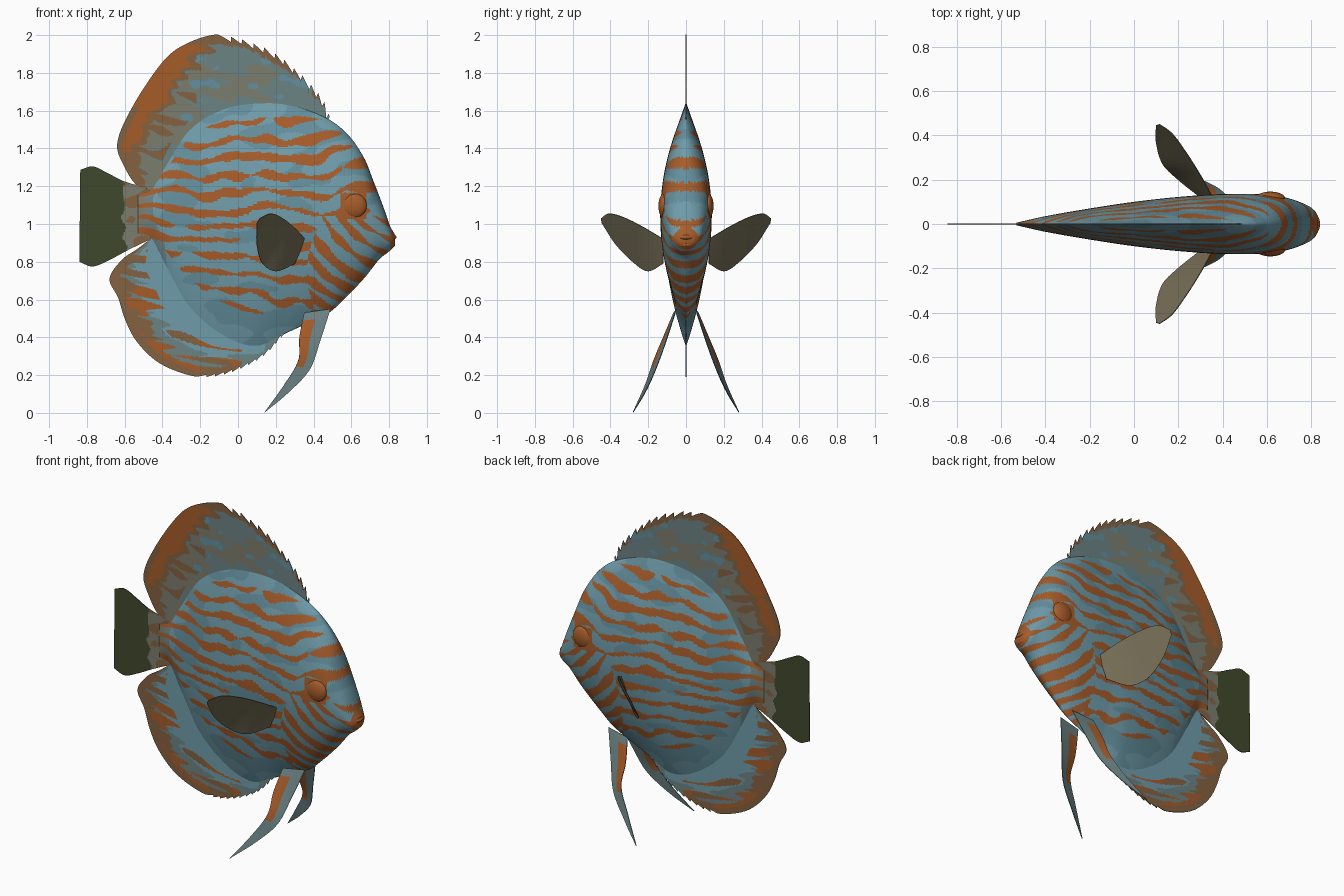
import bpy, bmesh, math
from mathutils import Vector, noise

if "Cube" in bpy.data.objects:
    bpy.data.objects.remove(bpy.data.objects["Cube"])

# ---------- colours ----------
def lin(c):
    c /= 255
    return c / 12.92 if c <= 0.04045 else ((c + 0.055) / 1.055) ** 2.4

COLOURS = {
    "scale blue": (111, 156, 170), "deep blue": (99, 143, 157),
    "stripe orange": (166, 92, 42), "fin brown": (132, 98, 66),
    "fin slate": (108, 131, 132), "fin taupe": (124, 125, 110),
    "tail green": (64, 73, 44), "pectoral olive": (118, 110, 86),
}
MATS = []
for name, rgb in COLOURS.items():
    m = bpy.data.materials.new(name)
    m.diffuse_color = (*[lin(c) for c in rgb], 1)
    m.use_nodes = True
    m.node_tree.nodes["Principled BSDF"].inputs["Base Color"].default_value = m.diffuse_color
    MATS.append(m)
BLUE, DEEP, ORANGE, BROWN, SLATE, TAUPE, GREEN, OLIVE = range(8)

# ---------- helpers ----------
def n2(x, z, seed):
    return noise.noise(Vector((x, z, seed)))

def curve(pts, x):
    """Smooth value through (x, value) points."""
    if x <= pts[0][0]: return pts[0][1]
    if x >= pts[-1][0]: return pts[-1][1]
    i = max(k for k in range(len(pts) - 1) if pts[k][0] <= x)
    def slope(k):
        a, b = pts[max(k - 1, 0)], pts[min(k + 1, len(pts) - 1)]
        return (b[1] - a[1]) / (b[0] - a[0])
    (x0, y0), (x1, y1) = pts[i], pts[i + 1]
    h, t = x1 - x0, (x - x0) / (x1 - x0)
    return ((2*t**3 - 3*t*t + 1) * y0 + (t**3 - 2*t*t + t) * h * slope(i)
            + (3*t*t - 2*t**3) * y1 + (t**3 - t*t) * h * slope(i + 1))

def path(pts):
    """Smooth path evaluated on 0..1 by arc length, any dimension."""
    pts = [Vector(p) for p in pts]
    d = [0]
    for a, b in zip(pts, pts[1:]):
        d.append(d[-1] + (b - a).length)
    tracks = [[(s / d[-1], p[k]) for s, p in zip(d, pts)] for k in range(len(pts[0]))]
    return lambda u: Vector([curve(t, u) for t in tracks])

def build(name, verts, faces, rule, thick=0):
    me = bpy.data.meshes.new(name)
    me.from_pydata(verts, [], faces)
    for m in MATS:
        me.materials.append(m)
    for p in me.polygons:
        p.material_index = rule(p)
        p.use_smooth = not thick
    ob = bpy.data.objects.new(name, me)
    bpy.context.collection.objects.link(ob)
    if thick:
        s = ob.modifiers.new("thickness", 'SOLIDIFY')
        s.thickness, s.offset = thick, 0
    return ob

def fin(name, base, edge, nu, nv, rule, tooth=lambda u: 0, thick=0.004):
    """Web stretched between a base path and an edge path; rule(u, v, x, z)."""
    pb, pe = path(base), path(edge)
    verts = []
    for i in range(nu + 1):
        u = i / nu
        a, b = pb(u), pe(u)
        b = b + (b - a).normalized() * tooth(u)
        for j in range(nv + 1):
            p = a.lerp(b, j / nv)
            verts.append((p[0], 0, p[1]) if len(p) == 2 else tuple(p))
    w = nv + 1
    faces = [(i*w + j, (i+1)*w + j, (i+1)*w + j + 1, i*w + j + 1)
             for i in range(nu) for j in range(nv)]
    def face_rule(p):
        i, j = divmod(p.index, nv)
        return rule((i + .5) / nu, (j + .5) / nv, p.center.x, p.center.z)
    return build(name, verts, faces, face_rule, thick)

# ---------- body: lens-shaped sections lofted along x ----------
TOP = [(-.53, 1.17), (-.46, 1.185), (-.39, 1.3), (-.26, 1.5), (-.07, 1.615), (.15, 1.645),
       (.3, 1.625), (.47, 1.56), (.585, 1.47), (.67, 1.345), (.72, 1.22), (.77, 1.09),
       (.805, .99), (.83, .945)]
BOTTOM = [(-.53, .93), (-.46, .92), (-.39, .79), (-.26, .56), (-.07, .4), (.1, .35),
          (.25, .42), (.48, .53), (.56, .6), (.67, .715), (.75, .815), (.8, .855), (.83, .885)]
WIDTH = [(-.53, .006), (-.4, .035), (-.2, .07), (0, .1), (.2, .122), (.4, .135), (.6, .133),
         (.7, .115), (.78, .085), (.815, .06), (.83, .035)]
STRIPE_TOP = [(-.5, 1.2), (-.4, 1.27), (-.25, 1.46), (0, 1.57), (.2, 1.58), (.5, 1.54), (.6, 1.47)]
STRIPE_LOW = [(-.5, .9), (-.4, .87), (-.25, .7), (0, .55), (.3, .51), (.5, .5)]

def body_colour(p):
    x, z = p.center.x, p.center.z
    if x > .805 or max(abs(x - .612), abs(z - 1.095)) < .07:   # lips and eye patch
        return ORANGE
    wob, fine = n2(x * 3.6, z * 3.6, 1.3), n2(x * 9, z * 11, 5.7)
    if x > .4 + .08 * wob and z < 1.04:                   # slanting gill-cover lines
        r = math.hypot(x - .92, z - 1.32)
        s = math.sin(2 * math.pi * r / .078 + 2.6 * wob) + 1.2 * fine
        return ORANGE if s > (-.3 if z < .72 else .3) else BLUE
    if curve(STRIPE_LOW, x) < z < curve(STRIPE_TOP, x):   # wavy, broken flank stripes
        zz = z - .3 * (z - 1.1) * x
        s = math.sin(2 * math.pi * zz / .088 + 3.2 * wob + 2.2 * n2(x * 7, z * 5, 3.1))
        if s + 1.3 * fine > (.38 if x < .55 else .6):
            return ORANGE
    if x < -.4 + .1 * wob:
        return TAUPE if x < -.49 else SLATE
    return DEEP if n2(x * 5, z * 9, 9.1) > .12 else BLUE

NX, NS = 190, 150
half = []
for j in range(NS + 1):
    s = 2 * j / NS - 1
    half.append(.5 * s + .5 * math.sin(s * math.pi / 2))
ring = [(t, -1) for t in half] + [(t, 1) for t in half[-2:0:-1]]
R = len(ring)
verts, faces = [], []
for i in range(NX + 1):
    x = -.53 + 1.36 * i / NX
    a, b, w = curve(BOTTOM, x), curve(TOP, x), curve(WIDTH, x)
    e = 1 - .45 * min(1, max(0, (x - .25) / .45))
    for t, side in ring:
        verts.append((x, side * w * max(0, 1 - t * t) ** e, (a + b) / 2 + t * (b - a) / 2))
for i in range(NX):
    for j in range(R):
        k = (j + 1) % R
        faces.append((i*R + j, (i+1)*R + j, (i+1)*R + k, i*R + k))
faces += [tuple(reversed(range(R))), tuple(range(NX * R, NX * R + R))]
body = build("body", verts, faces, body_colour)
bm = bmesh.new()
bm.from_mesh(body.data)
bmesh.ops.recalc_face_normals(bm, faces=bm.faces)
bm.to_mesh(body.data)
bm.free()

# ---------- dorsal and anal fins with spiny leading edges ----------
def spines(lo, hi, count, depth):
    return lambda u: -depth * (((u - lo) / (hi - lo) * count) % 1) if lo < u < hi else 0

def dorsal_colour(u, v, x, z):
    streak = n2(x * 6, (z + .2 * x) * 20, 2.2)
    soft = n2(x * 4, z * 5, 6.1)
    rear = min(1, max(0, (-.08 - x) / .3))                # 0 at the front, 1 at the rear
    if 1.38 < z < 1.95 and v > .96 - .26 * rear + .16 * streak and x < -.15 and (v < .9 or z > 1.62):
        return ORANGE
    if v > .9 - .3 * rear + .25 * streak:
        return BROWN
    if x < -.22 and v > .2 and streak > .2:
        return BROWN
    if x > -.3 and n2(x * 11, z * 15, 4.4) > .33:
        return DEEP
    return SLATE if streak + soft > (.02 if x < -.2 else -.12) else TAUPE

fin("dorsal_fin",
    [(-.45, 1.16), (-.36, 1.28), (-.24, 1.46), (-.05, 1.57), (.2, 1.6), (.47, 1.53)],
    [(-.465, 1.195), (-.53, 1.2), (-.6, 1.3), (-.64, 1.42), (-.57, 1.6), (-.41, 1.845),
     (-.31, 1.935), (-.14, 2.0), (-.02, 1.99), (.115, 1.945), (.22, 1.89), (.38, 1.75),
     (.455, 1.65), (.485, 1.57)],
    260, 50, dorsal_colour, spines(.6, .99, 12, .035))

def anal_colour(u, v, x, z):
    streak = n2(x * 4.5, (z + .15 * x) * 24, 7.7)
    if v > .4 and x < .02 and streak > .1:
        return ORANGE if n2(x * 6, z * 6, 3) > -.1 and v < .9 else BROWN
    if v > .8 + .3 * streak and x < 0:
        return BROWN
    return SLATE if v > .62 + .4 * streak or u > .9 else BLUE

fin("anal_fin",
    [(-.45, .95), (-.37, .8), (-.24, .6), (-.06, .45), (.1, .4), (.24, .44)],
    [(-.465, .92), (-.53, .87), (-.615, .81), (-.68, .71), (-.635, .61), (-.6, .5),
     (-.545, .39), (-.44, .28), (-.31, .215), (-.175, .188), (-.045, .21), (.09, .27),
     (.175, .335), (.245, .42)],
    240, 46, anal_colour, spines(.66, .98, 11, .018))

# ---------- tail fin ----------
def tail_colour(u, v, x, z):
    wave = .05 * n2(x * 3, z * 12, 6)
    if x < -.61 + wave:
        return GREEN
    return BROWN if n2(x * 9, z * 13, 8) > .1 else TAUPE

fin("tail_fin",
    [(-.84, .8), (-.77, .775), (-.68, .81), (-.57, .868), (-.45, .925)],
    [(-.835, 1.287), (-.77, 1.305), (-.7, 1.275), (-.6, 1.225), (-.45, 1.185)],
    60, 50, tail_colour)

# ---------- paired fins ----------
for side, tag in ((-1, "right"), (1, "left")):
    def flip(pts):
        return [(x, y * side, z) for x, y, z in pts]
    fin("pectoral_fin_" + tag,
        flip([(.355, .12, .92), (.3, .22, .98), (.23, .33, 1.035), (.17, .41, 1.055), (.115, .45, 1.03)]),
        flip([(.3, .12, .79), (.2, .2, .75), (.13, .27, .79), (.1, .37, .89), (.1, .445, 1.005)]),
        24, 8, lambda u, v, x, z: OLIVE)
    fin("pelvic_fin_" + tag,
        flip([(.35, .065, .53), (.325, .12, .4), (.32, .17, .28), (.245, .215, .15), (.14, .28, .003)]),
        flip([(.49, .05, .55), (.435, .105, .38), (.38, .16, .23), (.27, .215, .11), (.142, .28, .003)]),
        40, 10, lambda u, v, x, z: ORANGE if v < .55 and .08 < u < .5 else SLATE)

# ---------- eyes and lips ----------
def blob(name, loc, size):
    bpy.ops.mesh.primitive_uv_sphere_add(segments=32, ring_count=18, radius=1, location=loc)
    ob = bpy.context.object
    ob.name, ob.scale = name, size
    ob.data.materials.append(MATS[ORANGE])
    bpy.ops.object.shade_smooth()

for side, tag in ((-1, "right"), (1, "left")):
    blob("eye_" + tag, (.615, side * .115, 1.095), (.067, .031, .067))
blob("upper_lip", (.795, 0, .93), (.044, .055, .02))
blob("lower_lip", (.79, 0, .89), (.042, .05, .02))
